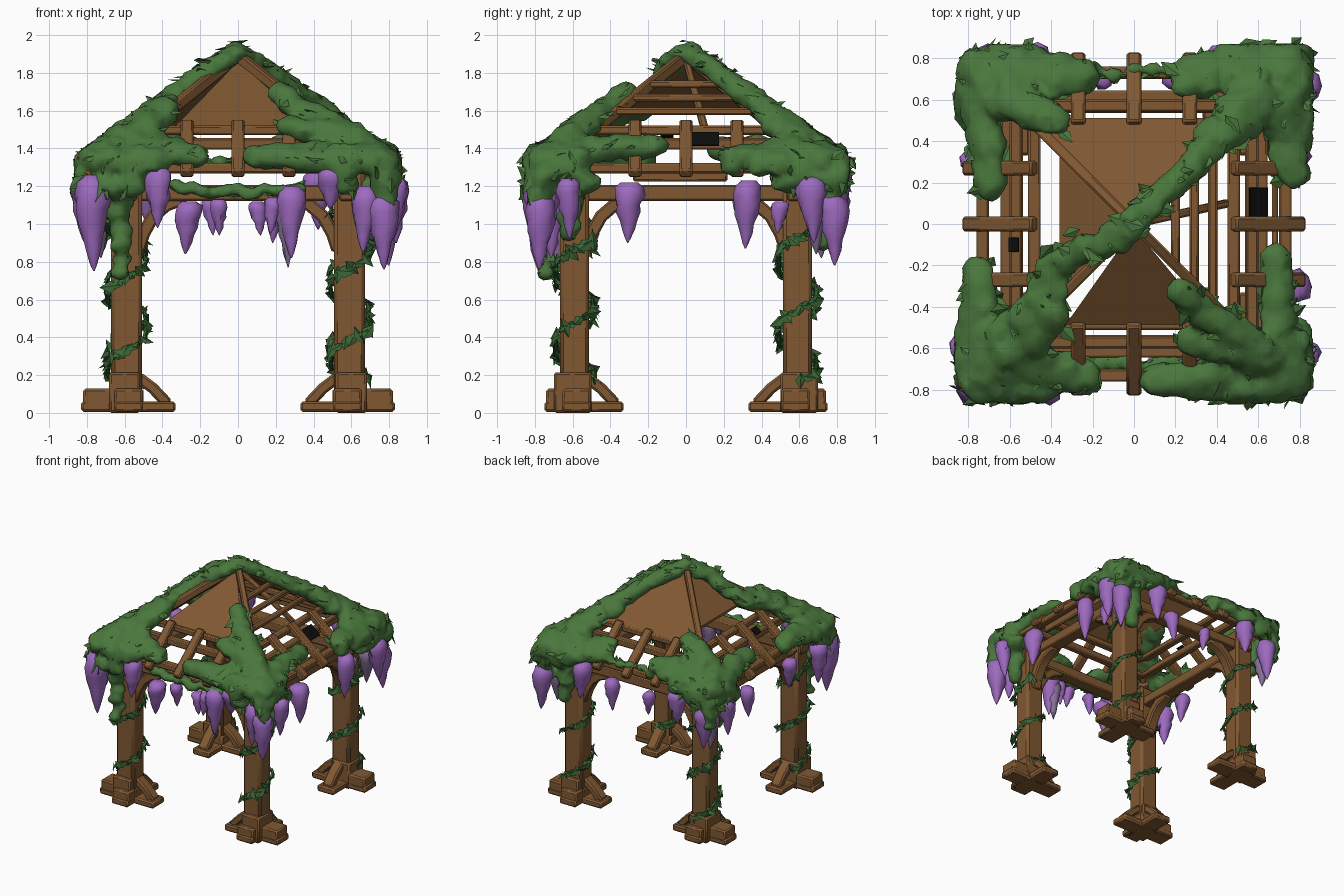
import bpy, bmesh, math, random
from mathutils import Vector as V, Matrix

if "Cube" in bpy.data.objects:
    bpy.data.objects.remove(bpy.data.objects["Cube"])

random.seed(7)
R = random.uniform


def mat(name, c):
    m = bpy.data.materials.new(name)
    m.diffuse_color = (*c, 1)
    m.use_nodes = True
    m.node_tree.nodes["Principled BSDF"].inputs["Base Color"].default_value = m.diffuse_color
    return m


WOOD = mat("brown wood", (0.215, 0.098, 0.032))
LEAF = mat("leaf green", (0.068, 0.185, 0.046))
DARK_LEAF = mat("vine green", (0.042, 0.135, 0.036))
PURPLE = mat("wisteria purple", (0.34, 0.145, 0.52))
GREY = mat("faded purple", (0.24, 0.16, 0.31))
RUST = mat("rust wood", (0.28, 0.1, 0.04))
BLACK = mat("black", (0.004, 0.004, 0.004))


def finish(name, bm, material, bevel=0, angle=40):
    bmesh.ops.recalc_face_normals(bm, faces=bm.faces)
    me = bpy.data.meshes.new(name)
    bm.to_mesh(me)
    bm.free()
    ob = bpy.data.objects.new(name, me)
    bpy.context.collection.objects.link(ob)
    me.materials.append(material)
    if bevel:
        b = ob.modifiers.new("bevel", 'BEVEL')
        b.width, b.segments = bevel, 1
    bpy.ops.object.select_all(action='DESELECT')
    ob.select_set(True)
    bpy.context.view_layer.objects.active = ob
    if angle:
        bpy.ops.object.shade_smooth_by_angle(angle=math.radians(angle))
    return ob


def sweep(bm, pts, side, w, h):
    """rectangular timber along pts; w is measured along side"""
    pts = [V(p) for p in pts]
    s = V(side).normalized()
    rings = []
    for i, p in enumerate(pts):
        d = (pts[min(i + 1, len(pts) - 1)] - pts[max(i - 1, 0)]).normalized()
        u = d.cross(s).normalized()
        rings.append([bm.verts.new(p + s * a * w / 2 + u * b * h / 2)
                      for a, b in ((-1, -1), (1, -1), (1, 1), (-1, 1))])
    for a, b in zip(rings, rings[1:]):
        for k in range(4):
            bm.faces.new((a[k], a[(k + 1) % 4], b[(k + 1) % 4], b[k]))
    bm.faces.new(rings[0][::-1])
    bm.faces.new(rings[-1])


def roof(x, y):
    return 1.9 - 0.8 * max(abs(x), abs(y))


# posts, feet and curved braces at four corners
posts, feet, braces = bmesh.new(), bmesh.new(), bmesh.new()
P = 0.59
for sx in (-1, 1):
    for sy in (-1, 1):
        sweep(posts, [(sx * P, sy * P, 0.02), (sx * P, sy * P, 1.3)], (1, 0, 0), 0.165, 0.155)
        for ax in (0, 1):
            def q(a, z, off=0.58):
                return (sx * a, sy * off, z) if ax == 0 else (sx * off, sy * a, z)
            side = (0, 1, 0) if ax == 0 else (1, 0, 0)
            end = 0.83 if ax == 0 else 0.75
            sweep(feet, [q(0.33, 0.033), q(end, 0.033)], side, 0.155, 0.055)
            sweep(feet, [q(0.5, 0.068), q(end - 0.01, 0.068)], side, 0.15, 0.12)
            sweep(feet, [q(0.53, 0.19), q(0.45, 0.13), q(0.37, 0.045)], side, 0.09, 0.06)
            sweep(braces, [q(0.53, 0.86, P), q(0.5, 0.95, P), q(0.45, 1.04, P), q(0.38, 1.1, P),
                           q(0.28, 1.14, P)], side, 0.085, 0.07)
        sweep(feet, [(sx * 0.6, sy * 0.6, 0), (sx * 0.6, sy * 0.6, 0.215)], (1, 0, 0), 0.165, 0.2)
finish("corner_posts", posts, WOOD, 0.02)
finish("cross_feet", feet, WOOD, 0.012)
finish("curved_braces", braces, WOOD, 0.01)

# ring beams, purlins, rafters and hips
beams, rafters = bmesh.new(), bmesh.new()
for k in range(4):
    rot = Matrix.Rotation(k * math.pi / 2, 3, 'Z')

    def r(x, y, z):
        return rot @ V((x, y, z))
    up = (0, 0, 1)
    sweep(beams, [r(-0.7, -P, 1.165), r(0.7, -P, 1.165)], up, 0.085, 0.11)
    for d, w in ((0.73, 0.055), (0.57, 0.06), (0.48, 0.05)):
        sweep(beams, [r(-d, -d, roof(0, d) - 0.02), r(d, -d, roof(0, d) - 0.02)], up, w, 0.06)
    for x in (-0.27, 0, 0.27):
        sweep(rafters, [r(x, -0.48, roof(0, 0.48) + 0.02), r(x, -0.815, 1.265)], rot @ V((1, 0, 0)), 0.07, 0.055)
    sweep(rafters, [r(0, 0, 1.89), r(-0.8, -0.8, 1.25)], rot @ V((1, -1, 0)), 0.05, 0.06)
# open right slope has extra slats
for d in (0.2, 0.29, 0.38):
    sweep(beams, [(d, -d, roof(d, 0)), (d, d, roof(d, 0))], up, 0.04, 0.045)
sweep(beams, [(0.68, -0.28, 1.27), (0.68, 0.22, 1.27)], up, 0.09, 0.03)
sweep(rafters, [(0, 0, 1.87), (0.45, 0.1, 1.5)], (0, 1, 0), 0.04, 0.04)
finish("roof_beams", beams, WOOD, 0.01)
finish("roof_rafters", rafters, WOOD, 0.01)

# solid roof sheets on back, left and front
sheets = bmesh.new()
for tri in (((0, 0, 1.88), (0.48, 0.5, 1.52), (-0.48, 0.5, 1.52)),
            ((0, 0, 1.88), (-0.36, 0.33, 1.6), (-0.36, -0.36, 1.6)),
            ((0, -0.02, 1.86), (-0.34, -0.5, 1.51), (0.4, -0.5, 1.51))):
    a = [sheets.verts.new(V(p)) for p in tri]
    b = [sheets.verts.new(V(p) - V((0, 0, 0.02))) for p in tri]
    sheets.faces.new(a)
    sheets.faces.new(b[::-1])
    for i in range(3):
        sheets.faces.new((a[i], a[i - 1], b[i - 1], b[i]))
finish("roof_sheets", sheets, WOOD, 0, 30)

# small dark holes and the exposed hip end
holes = bmesh.new()
for x, y, l, w in ((0.6, 0.1, 0.15, 0.11), (-0.58, -0.1, 0.07, 0.06)):
    z, s = roof(x, y) + 0.03, math.copysign(1, x)
    sweep(holes, [(x, y - l / 2, z), (x, y + l / 2, z)], (1, 0, -0.8 * s), w, 0.008)
finish("dark_holes", holes, BLACK, 0, 0)
tip = bmesh.new()
sweep(tip, [(-0.6, -0.6, 1.42), (-0.82, -0.79, 1.32)], (1, -1, 0), 0.1, 0.11)
finish("exposed_hip_end", tip, RUST, 0.02)

# foliage mantle: lumps strewn along paths of (x, y, half width)
lumps, leaves, vines = bmesh.new(), bmesh.new(), bmesh.new()


def leaf(bm, p, n, size):
    """folded pointed leaf lying roughly square to n"""
    n = (V(n) + V((R(-.5, .5), R(-.5, .5), R(-.5, .5)))).normalized()
    t = n.orthogonal().normalized()
    t.rotate(Matrix.Rotation(R(0, 6.28), 3, n))
    s = n.cross(t)
    p = V(p)
    a, b, c, d = [bm.verts.new(v) for v in (p - t * size, p + s * size * .6 - n * size * .2,
                                            p + t * size, p - s * size * .6 - n * size * .2)]
    bm.faces.new((a, b, c))
    bm.faces.new((a, c, d))


def lump(p, rad):
    m = Matrix.Translation(p) @ Matrix.Diagonal((rad, rad, rad * 0.8, 1))
    for v in bmesh.ops.create_icosphere(lumps, subdivisions=2, radius=1, matrix=m)['verts']:
        v.co += (v.co - p) * R(-0.2, 0.25)
        v.co.x, v.co.y = [max(-0.87, min(0.87, c)) for c in v.co.xy]
        v.co.z = min(v.co.z, 1.985)


PATHS = [
    [(-.75, -.22, .05), (-.74, -.45, .08), (-.76, -.76, .1)], [(-.74, -.72, .14), (-.46, -.48, .14), (-.38, -.2, .07)],
    [(-.75, -.77, .1), (-.45, -.72, .13), (-.22, -.74, .05)], [(-.4, -.2, .05), (-.08, -.06, .09), (.28, .28, .05)],
    [(.1, -.75, .04), (.4, -.76, .09), (.77, -.77, .1)], [(.76, -.75, .1), (.7, -.45, .07), (.68, -.18, .05)],
    [(.22, -.33, .04), (.42, -.5, .07), (.65, -.66, .1)], [(.27, -.56, .05), (.6, -.62, .07)],
    [(.25, .7, .09), (.5, .75, .13), (.77, .77, .1)], [(.76, .75, .1), (.75, .5, .11), (.76, .25, .08)],
    [(.28, .28, .05), (.4, .42, .1), (.66, .66, .18)], [(-.24, .72, .06), (-.5, .72, .13), (-.77, .77, .1)],
    [(-.76, .75, .1), (-.71, .4, .07), (-.69, .18, .06)], [(-.38, .5, .06), (-.66, .66, .14)]]
for path in PATHS:
    for (x0, y0, w0), (x1, y1, w1) in zip(path, path[1:]):
        L = math.hypot(x1 - x0, y1 - y0)
        n = max(3, int(L / 0.035))
        for i in range(n + 1):
            t = i / n
            w = w0 + (w1 - w0) * t
            for j in range(1 + int(w / 0.055)):
                o = R(-1, 1) * max(w - 0.05, 0.01)
                x = x0 + (x1 - x0) * t - (y1 - y0) / L * o
                y = y0 + (y1 - y0) * t + (x1 - x0) / L * o
                big = min(1, max(abs(x), abs(y)) / 0.6)
                p = V((x, y, roof(x, y) + 0.025 + 0.03 * big + R(-.01, .015)))
                lump(p, R(0.05, 0.06) + 0.02 * big)
                leaf(leaves, p + V((R(-.08, .08), R(-.08, .08), 0.02)), (x * .6, y * .6, 1), R(.04, .065))

# corner drapes and low garland
for sx in (-1, 1):
    for sy in (-1, 1):
        for i in range(16):
            a, b = R(0.5, 0.8), R(0.77, 0.81)
            if i % 2:
                a, b = b, a
            p = V((sx * a, sy * b, R(1.2, 1.38)))
            lump(p, R(0.06, 0.085))
            leaf(leaves, p + V((sx * .05, sy * .05, -0.04)), (sx, sy, .2), 0.06)
for x, y, z0, z1 in ((-.62, -.72, .74, 1.2), (.77, -.77, 1.06, 1.25), (.77, .77, 1.03, 1.25),
                     (-.76, .77, 1.06, 1.25), (.72, -.62, .95, 1.2), (-.72, .62, 1.0, 1.2), (.62, .72, .9, 1.2)):
    for i in range(7):
        p = V((x + R(-.02, .02), y + R(-.02, .02), z0 + (z1 - z0) * i / 6))
        lump(p, 0.05 + 0.004 * i)
        leaf(leaves, p, (x, y, 0), 0.06)
for i in range(15):
    x = -0.33 + i * 0.047
    for y, z in ((-.68, 1.17 + .25 * x * x), (.73, 1.33)):
        if y < 0 or i % 2:
            lump(V((x, y + R(-.02, .02), z + R(-.015, .015))), 0.042)
        leaf(leaves, (x, y, z), (0, y, .5), 0.05)
ob = finish("foliage_mantle", lumps, LEAF, 0, 0)
m = ob.modifiers.new("merge", 'REMESH')
m.mode, m.voxel_size, m.use_smooth_shade = 'VOXEL', 0.018, True
m = ob.modifiers.new("simplify", 'DECIMATE')
m.ratio = 0.3
for v in leaves.verts:
    v.co.x, v.co.y = [max(-0.9, min(0.9, c)) for c in v.co.xy]
    v.co.z = min(v.co.z, 2.0)
leaf(leaves, (0, 0, 1.97), (0, 0, 1), 0.06)
finish("edge_leaves", leaves, LEAF, 0, 0)

# vines winding up the posts
for sx in (-1, 1):
    for sy in (-1, 1):
        pts, ph = [], R(0, 6)
        for i in range(46):
            a = ph + i * 0.33
            c, s = math.cos(a), math.sin(a)
            k = 0.1 / max(abs(c), abs(s)) ** 0.7
            p = V((sx * P + c * k, sy * P + s * k, 0.17 + i * 0.02))
            pts.append(p)
            leaf(vines, p + V((c, s, 0)) * 0.012, (c, s, .3), R(.035, .062))
        sweep(vines, pts, (0.1, 0.1, 1), 0.022, 0.018)
finish("post_vines", vines, DARK_LEAF, 0, 0)

# hanging flower clusters: (x, y, top, bottom, radius)
FLOWERS = [
    (-.77, -.77, 1.26, .75, .1), (-.42, -.79, 1.3, .98, .075), (-.26, -.7, 1.12, .84, .075), (-.1, -.68, 1.13, .94, .05),
    (.1, -.68, 1.12, .94, .05), (.19, -.69, 1.14, .95, .05), (.28, -.7, 1.2, .82, .08), (.5, -.79, 1.3, 1.08, .08),
    (.68, -.74, 1.2, .85, .08), (.77, -.77, 1.15, .76, .085), (.84, -.62, 1.24, .92, .065), (.78, -.3, 1.22, .9, .08),
    (.78, .33, 1.23, .87, .075), (.82, .66, 1.25, .9, .08), (.78, .78, 1.15, .78, .08), (.7, .5, 1.12, .95, .05),
    (.42, .78, 1.28, .97, .08), (.2, .7, 1.16, .9, .06), (-.15, .7, 1.14, .94, .05), (-.48, .8, 1.28, 1.0, .08),
    (-.72, .78, 1.2, .85, .08), (-.8, .6, 1.24, .92, .07), (-.78, .3, 1.2, .95, .06), (-.76, -.3, 1.2, .95, .06),
    (-.82, -.6, 1.24, .9, .075)]
GREYS = [(.25, -.69, 1.12, .77, .055), (.73, .68, 1.14, .84, .065), (-.74, .7, 1.1, .82, .06)]
SHAPE = [(0, .55), (.08, .9), (.22, 1), (.36, .86), (.5, .78), (.64, .55), (.78, .42), (.92, .2), (1, .04)]
for name, group, material in (("wisteria_flowers", FLOWERS, PURPLE), ("faded_flowers", GREYS, GREY)):
    bm = bmesh.new()
    for x, y, top, bot, rad in group:
        rings = []
        lx, ly = R(-.02, .02), R(-.02, .02)
        for t, f in SHAPE:
            rings.append([bm.verts.new((x + lx * t + math.cos(a) * rad * f * k, y + ly * t + math.sin(a) * rad * f * k,
                                        top + (bot - top) * t))
                          for a, k in ((j * math.pi / 4.5, R(.85, 1.15)) for j in range(9))])
        for a, b in zip(rings, rings[1:]):
            for j in range(9):
                bm.faces.new((a[j], a[j - 1], b[j - 1], b[j]))
        bm.faces.new(rings[0])
        bm.faces.new(rings[-1])
    finish(name, bm, material, 0, 60)
